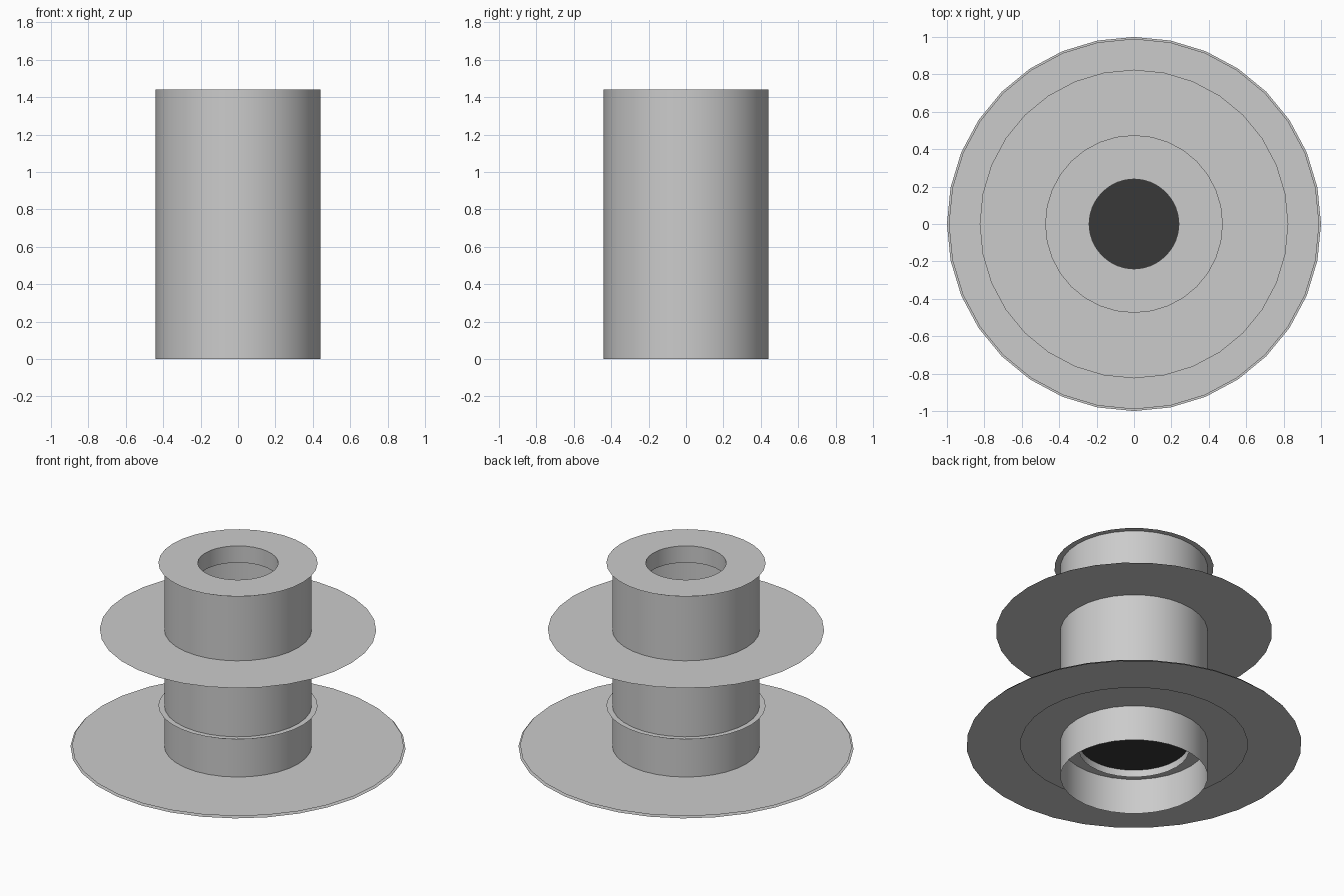
import bpy, bmesh, math

if "Cube" in bpy.data.objects:
    bpy.data.objects.remove(bpy.data.objects["Cube"])

SEG = 32


def material(name, value):
    m = bpy.data.materials.new(name)
    m.diffuse_color = (value, value, value, 1)
    m.use_nodes = True
    m.node_tree.nodes["Principled BSDF"].inputs["Base Color"].default_value = m.diffuse_color
    return m


grey = material("light_grey", 0.6)
dark = material("dark_grey", 0.04)


def loft(name, r0, z0, r1, z1, mat=grey):
    """Band of quads between two rings: a tube wall or a flat annulus."""
    bm = bmesh.new()
    rings = []
    for r, z in ((r0, z0), (r1, z1)):
        rings.append([bm.verts.new((r * math.cos(2 * math.pi * i / SEG),
                                    r * math.sin(2 * math.pi * i / SEG), z))
                      for i in range(SEG)])
    for i in range(SEG):
        j = (i + 1) % SEG
        f = bm.faces.new((rings[0][i], rings[0][j], rings[1][j], rings[1][i]))
        f.smooth = z0 != z1
    return finish(name, bm, mat)


def disc(name, r, z, mat):
    bm = bmesh.new()
    bm.faces.new([bm.verts.new((r * math.cos(2 * math.pi * i / SEG),
                                r * math.sin(2 * math.pi * i / SEG), z))
                  for i in range(SEG)])
    return finish(name, bm, mat)


def finish(name, bm, mat):
    me = bpy.data.meshes.new(name)
    bm.to_mesh(me)
    bm.free()
    me.materials.append(mat)
    ob = bpy.data.objects.new(name, me)
    bpy.context.collection.objects.link(ob)
    return ob


# Main tube wall
loft("outer_tube", 0.44, 0.0, 0.44, 1.44)

# Thin flat flanges, listed from top to bottom: outer radius, inner radius, height
for name, outer, inner, z in (
    ("top_collar", 0.475, 0.24, 1.44),
    ("upper_flange", 0.825, 0.44, 1.0),
    ("middle_collar", 0.475, 0.44, 0.5),
    ("base_flange", 0.99, 0.33, 0.235),
    ("base_flange_rim", 1.0, 0.677, 0.224),
):
    loft(name, outer, z, inner, z)

# Short inner sleeves at the top opening and beneath the base flange
loft("top_sleeve", 0.24, 1.33, 0.24, 1.44)
loft("bottom_sleeve", 0.33, 0.188, 0.33, 0.235)

# Dark plate closing the bore
disc("bore_plate", 0.33, 0.235, dark)
